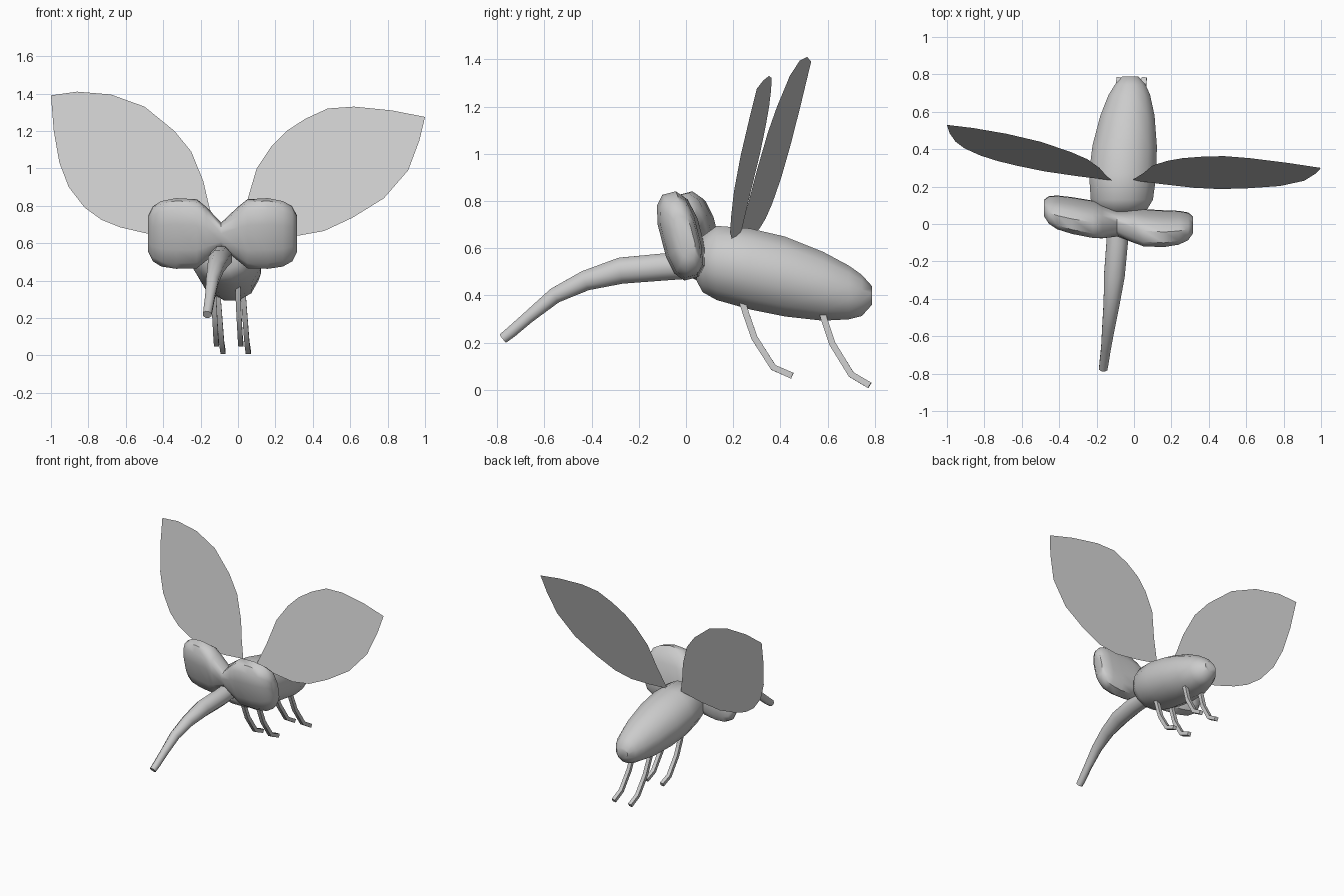
import bpy
from math import cos, sin, pi
from mathutils import Vector


def make(name, verts, faces, smooth=True):
    me = bpy.data.meshes.new(name)
    me.from_pydata(verts, [], faces)
    ob = bpy.data.objects.new(name, me)
    bpy.context.collection.objects.link(ob)
    bpy.context.view_layer.objects.active = ob
    ob.select_set(True)
    bpy.ops.object.mode_set(mode='EDIT')
    bpy.ops.mesh.select_all(action='SELECT')
    bpy.ops.mesh.normals_make_consistent(inside=False)
    bpy.ops.object.mode_set(mode='OBJECT')
    if smooth:
        bpy.ops.object.shade_smooth_by_angle(angle=0.8)
    ob.select_set(False)
    return ob


def loft(name, rings, n, power=1.0):
    """rings: (centre, half axis u, half axis v); closed with end caps"""
    def s(t):
        return (1 if t > 0 else -1) * abs(t) ** power
    verts = []
    for c, u, v in rings:
        for i in range(n):
            a = 2 * pi * (i + 0.5) / n
            verts.append(Vector(c) + Vector(u) * s(cos(a)) + Vector(v) * s(sin(a)))
    faces = [(k * n + i, k * n + (i + 1) % n, (k + 1) * n + (i + 1) % n, (k + 1) * n + i)
             for k in range(len(rings) - 1) for i in range(n)]
    faces += [tuple(range(n)), tuple(range(len(verts) - n, len(verts)))]
    return make(name, verts, faces)


def tube(name, path, n):
    """path: (x, y, z, radius)"""
    rings = []
    pts = [Vector(p[:3]) for p in path]
    for i, p in enumerate(path):
        t = (pts[min(i + 1, len(pts) - 1)] - pts[max(i - 1, 0)]).normalized()
        v = t.cross(Vector((1, 0, 0))).normalized()
        rings.append((pts[i], v.cross(t) * p[3], v * p[3]))
    return loft(name, rings, n)


# body: (centre x, y, bottom z, top z, half width)
body = [(-.07, .045, .46, .60, .08), (-.07, .07, .41, .655, .14), (-.065, .13, .375, .70, .172),
        (-.06, .27, .335, .69, .187), (-.05, .42, .305, .655, .178), (-.035, .58, .288, .59, .15),
        (-.025, .69, .295, .53, .115), (-.02, .745, .31, .49, .085), (-.02, .788, .36, .44, .045)]
loft("body", [((x, y, (b + t) / 2), (w, 0, 0), (0, 0, (t - b) / 2)) for x, y, b, t, w in body], 12)

# bow-shaped head: (x, centre y, centre z, half thickness, half height)
head = [(-.48, .085, .65, .035, .10), (-.455, .075, .65, .06, .15), (-.41, .062, .65, .075, .178),
        (-.33, .045, .652, .082, .192), (-.22, .025, .65, .085, .187), (-.17, .012, .65, .08, .145),
        (-.09, .0, .645, .065, .062), (0, -.012, .65, .08, .145), (.05, -.02, .65, .085, .187),
        (.16, -.025, .652, .082, .192), (.24, -.02, .65, .075, .178), (.29, -.012, .65, .06, .15),
        (.315, -.005, .65, .035, .10)]
loft("head", [((x, y, z), (0, .97 * d, .25 * d), (0, -.25 * h, .97 * h)) for x, y, z, d, h in head], 12, .75)

# long curved proboscis
tube("proboscis", [(-.09, .04, .53, .062), (-.09, -.1, .52, .062), (-.105, -.275, .505, .06),
                   (-.12, -.425, .463, .046), (-.137, -.555, .40, .036), (-.15, -.665, .31, .028),
                   (-.16, -.74, .245, .026), (-.165, -.775, .218, .024)], 8)

# legs: front and rear pairs
for side, fx, rx in (("left", -.13, -.105), ("right", 0, .03)):
    tube("front_leg_" + side, [(fx, .23, .40, .019), (fx, .255, .32, .019), (fx + .005, .29, .22, .019),
                               (fx + .012, .37, .095, .019), (fx + .015, .45, .06, .019)], 4)
    tube("rear_leg_" + side, [(rx, .56, .38, .019), (rx, .585, .30, .019), (rx + .008, .62, .195, .019),
                              (rx + .018, .70, .065, .019), (rx + .025, .778, .019, .019)], 4)

# leaf-shaped wings: (x, z) outline on a tilted plane y = a + b x + c z
left = [(-.12, .68), (-.155, .80), (-.185, .93), (-.25, 1.09), (-.34, 1.2), (-.5, 1.33), (-.68, 1.395),
        (-.86, 1.41), (-1, 1.39), (-.985, 1.2), (-.955, 1.03), (-.905, .9), (-.82, .79), (-.73, .725),
        (-.63, .685), (-.48, .65), (-.3, .655)]
right = [(-.01, .67), (.05, .83), (.10, 1.0), (.18, 1.12), (.26, 1.2), (.36, 1.265), (.48, 1.32), (.62, 1.33),
         (.82, 1.31), (1, 1.275), (.97, 1.15), (.91, .99), (.78, .84), (.61, .735), (.46, .665), (.32, .64),
         (.15, .65)]
for name, pts, (a, b, c) in (("wing_left", left, (.06, -.153, .228)), ("wing_right", right, (.051, -.098, .272))):
    make(name, [(x, a + b * x + c * z, z) for x, z in pts], [tuple(range(len(pts)))], False)
